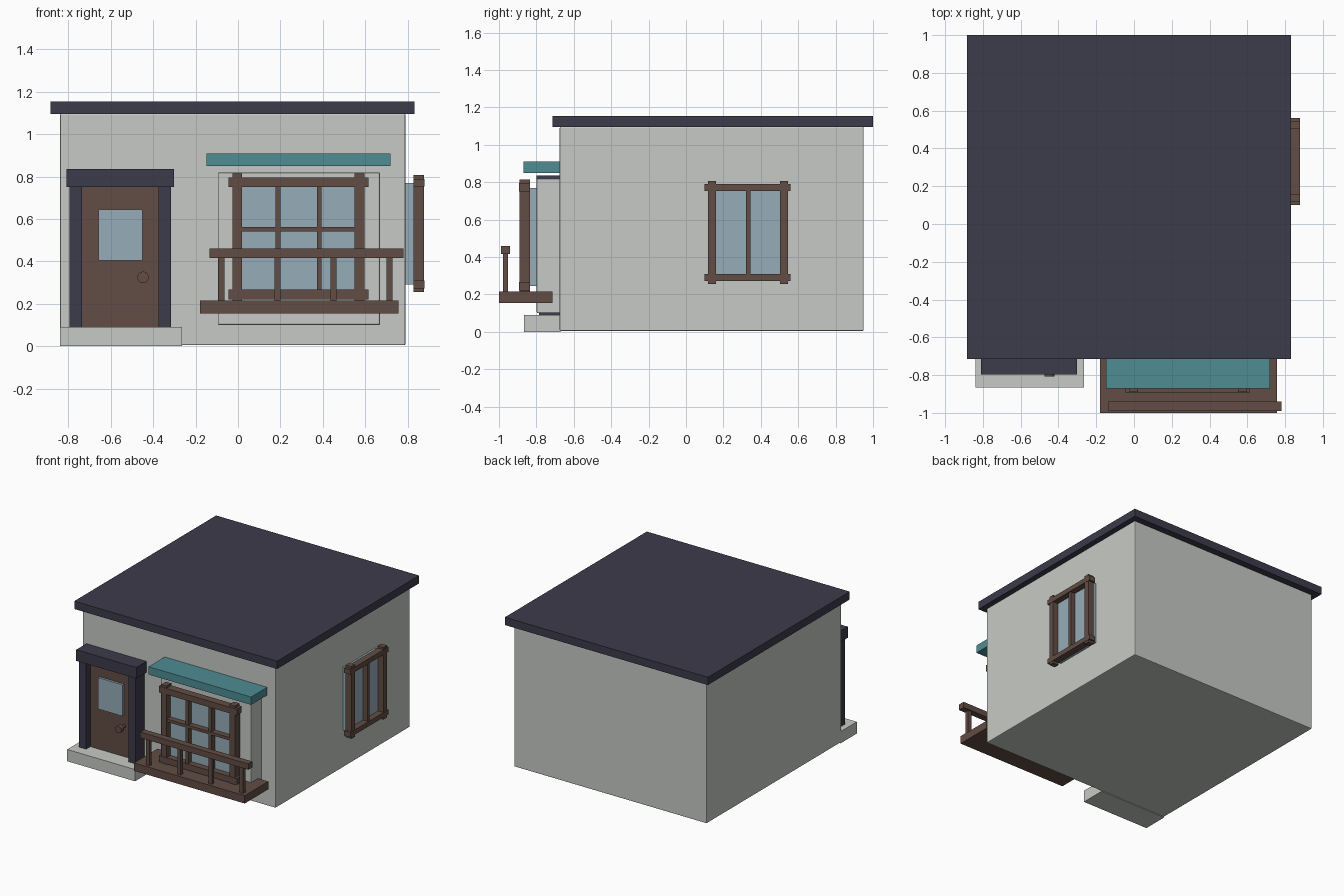
import bpy
import math

if "Cube" in bpy.data.objects:
    bpy.data.objects.remove(bpy.data.objects["Cube"])


def material(name, rgb):
    m = bpy.data.materials.new(name)
    m.diffuse_color = (*rgb, 1)
    m.use_nodes = True
    m.node_tree.nodes["Principled BSDF"].inputs["Base Color"].default_value = m.diffuse_color
    return m


WALL = material("pale_plaster", (0.565, 0.59, 0.555))
DARK = material("dark_slate", (0.045, 0.043, 0.07))
WOOD = material("brown_wood", (0.122, 0.074, 0.06))
TEAL = material("teal", (0.076, 0.266, 0.296))
GLASS = material("window_glass", (0.305, 0.413, 0.485))


def box(name, x, y, z, mat, bevel=0):
    """Box from (min, max) ranges on each axis."""
    bpy.ops.mesh.primitive_cube_add(size=1)
    ob = bpy.context.object
    ob.name = name
    for v in ob.data.vertices:
        v.co = [r[0] if c < 0 else r[1] for c, r in zip(v.co, (x, y, z))]
    ob.data.materials.append(mat)
    if bevel:
        mod = ob.modifiers.new("bevel", 'BEVEL')
        mod.width = bevel
        mod.segments = 2
    return ob


def rod(name, x, z, y, r, mat):
    """Cylinder along y, from y[0] to y[1]."""
    bpy.ops.mesh.primitive_cylinder_add(
        vertices=24, radius=r, depth=y[1] - y[0],
        location=(x, (y[0] + y[1]) / 2, z), rotation=(math.pi / 2, 0, 0))
    ob = bpy.context.object
    ob.name = name
    ob.data.materials.append(mat)
    bpy.ops.object.shade_smooth_by_angle()


# House body and roof
box("house_body", (-0.84, 0.79), (-0.675, 0.95), (0.005, 1.097), WALL, 0.006)
box("roof_slab", (-0.885, 0.832), (-0.715, 1.0), (1.095, 1.155), DARK)

# Doorway
box("door_step", (-0.84, -0.265), (-0.865, -0.67), (0, 0.09), WALL)
box("door", (-0.74, -0.37), (-0.735, -0.67), (0.09, 0.755), WOOD)
box("door_glass", (-0.658, -0.45), (-0.752, -0.73), (0.405, 0.645), GLASS)
box("door_post_left", (-0.795, -0.735), (-0.787, -0.67), (0.09, 0.755), DARK)
box("door_post_right", (-0.375, -0.317), (-0.787, -0.67), (0.09, 0.755), DARK)
box("door_lintel", (-0.81, -0.302), (-0.798, -0.67), (0.75, 0.835), DARK)
rod("door_knob_shaft", -0.448, 0.325, (-0.79, -0.73), 0.012, WOOD)
rod("door_knob", -0.448, 0.325, (-0.808, -0.775), 0.027, WOOD)

# Bay and awning
box("bay_wall", (-0.095, 0.67), (-0.798, -0.67), (0.10, 0.82), WALL, 0.006)
box("awning", (-0.148, 0.72), (-0.87, -0.67), (0.85, 0.91), TEAL)

# Bay window
FRAME_Y = (-0.89, -0.835)
box("bay_glass", (0.0, 0.575), (-0.845, -0.795), (0.245, 0.77), GLASS)
for i, x in enumerate(((-0.025, 0.02), (0.55, 0.597))):
    box(f"bay_window_post_{i}", x, FRAME_Y, (0.212, 0.815), WOOD)
for i, z in enumerate(((0.22, 0.267), (0.75, 0.797))):
    box(f"bay_window_rail_{i}", (-0.045, 0.615), (-0.893, -0.833), z, WOOD)
for i, x in enumerate(((0.177, 0.2), (0.372, 0.395))):
    box(f"bay_window_mullion_{i}", x, (-0.885, -0.84), (0.25, 0.77), WOOD)
box("bay_window_crossbar", (0.0, 0.575), (-0.889, -0.84), (0.54, 0.562), WOOD)

# Side window
box("side_glass", (0.785, 0.833), (0.14, 0.525), (0.29, 0.77), GLASS)
for i, y in enumerate(((0.118, 0.16), (0.503, 0.546))):
    box(f"side_window_post_{i}", (0.829, 0.878), y, (0.255, 0.807), WOOD)
for i, z in enumerate(((0.273, 0.31), (0.753, 0.79))):
    box(f"side_window_rail_{i}", (0.827, 0.88), (0.10, 0.56), z, WOOD)
box("side_window_mullion", (0.829, 0.872), (0.32, 0.346), (0.29, 0.77), WOOD)

# Balcony
box("balcony_floor", (-0.18, 0.757), (-1.0, -0.715), (0.155, 0.215), WOOD)
box("balcony_handrail", (-0.134, 0.78), (-0.99, -0.94), (0.415, 0.46), WOOD)
for i in range(4):
    x = -0.092 + 0.264 * i
    box(f"baluster_{i}", (x, x + 0.028), (-0.979, -0.951), (0.21, 0.42), WOOD)
